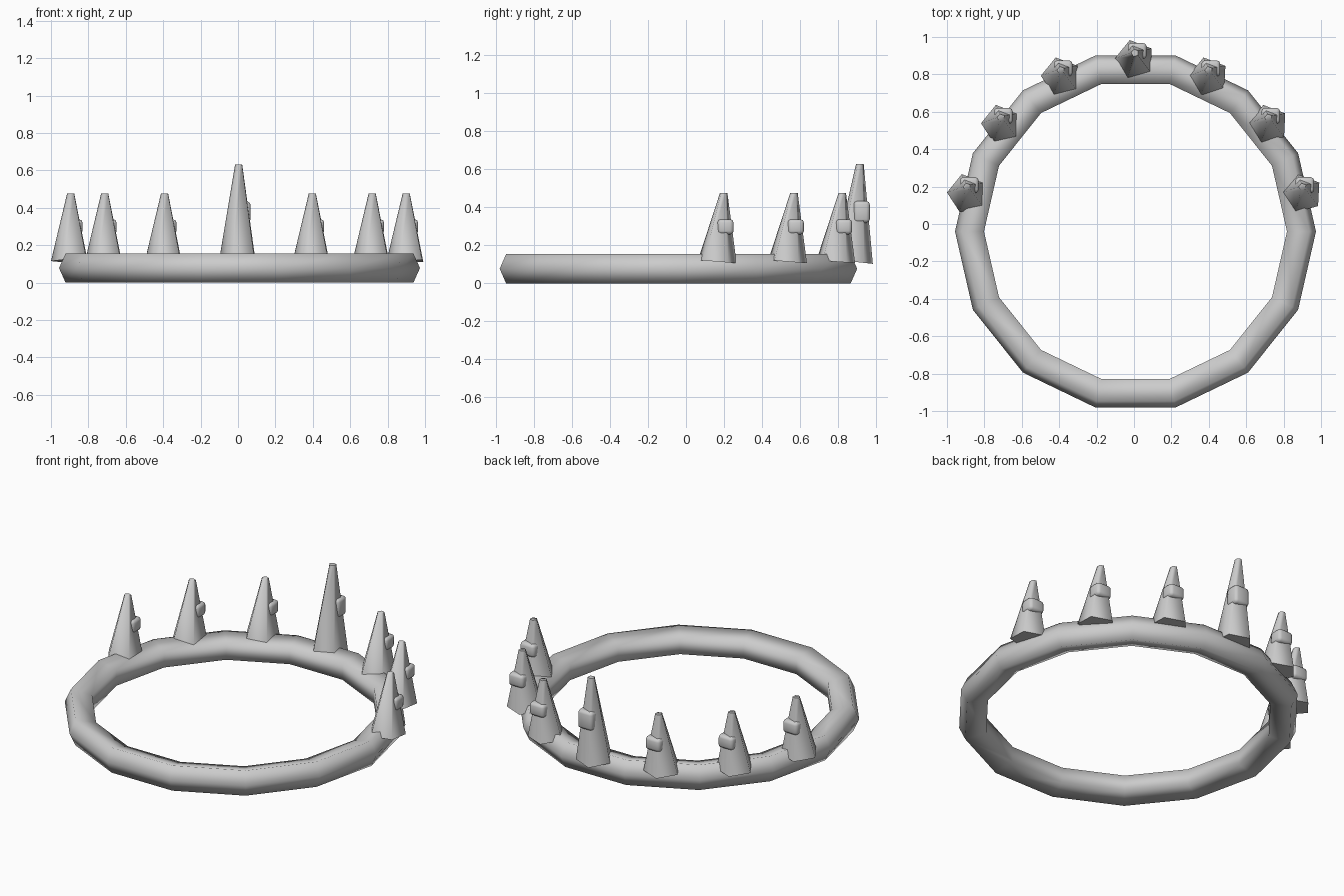
import bpy, bmesh, math
from mathutils import Matrix

if "Cube" in bpy.data.objects:
    bpy.data.objects.remove(bpy.data.objects["Cube"])

metal = bpy.data.materials.new("light_grey")
metal.diffuse_color = (0.6, 0.6, 0.6, 1)
metal.use_nodes = True
metal.node_tree.nodes["Principled BSDF"].inputs["Base Color"].default_value = metal.diffuse_color


def finish(name, bm, angle=None):
    bmesh.ops.recalc_face_normals(bm, faces=bm.faces)
    mesh = bpy.data.meshes.new(name)
    bm.to_mesh(mesh)
    bm.free()
    mesh.materials.append(metal)
    obj = bpy.data.objects.new(name, mesh)
    bpy.context.collection.objects.link(obj)
    for p in mesh.polygons:
        p.use_smooth = True
    if angle:
        mesh.set_sharp_from_angle(angle=math.radians(angle))
    return obj


# Head band: five-sided section swept round fourteen segments
section = [(0.965, 0.0775), (0.93, 0.155), (0.81, 0.126), (0.81, 0.029), (0.93, 0.0)]
SEG = 14
bm = bmesh.new()
rings = []
for i in range(SEG):
    a = 2 * math.pi * i / SEG
    rings.append([bm.verts.new((0.008 + r * math.cos(a), -0.04 + r * math.sin(a), z))
                  for r, z in section])
for i in range(SEG):
    a, b = rings[i], rings[(i + 1) % SEG]
    for j in range(5):
        k = (j + 1) % 5
        bm.faces.new((a[j], b[j], b[k], a[k]))
finish("band", bm)


# Spike: leaning five-sided cone with a cut tip
def add_spike(name, x, y, zs):
    bm = bmesh.new()
    loops = []
    for r, cy, z in ((0.107, 0.0, 0.0), (0.021, 0.035, 0.36)):
        loop = []
        for i in range(5):
            a = math.radians(33 + 72 * i)
            px, py = r * math.cos(a), r * math.sin(a)
            tilt = -0.08 * py if z == 0 else 0
            loop.append(bm.verts.new((x + px, y + cy + py, 0.115 + (z + tilt) * zs)))
        loops.append(loop)
    lo, hi = loops
    for i in range(5):
        j = (i + 1) % 5
        bm.faces.new((lo[i], lo[j], hi[j], hi[i]))
    bm.faces.new(lo[::-1])
    bm.faces.new(hi)
    finish(name, bm, 75)

    # Small rounded stud on the back of the spike
    bm = bmesh.new()
    m = (Matrix.Translation((x + 0.012, y + 0.045, 0.115 + 0.183 * zs))
         @ Matrix.Diagonal((0.1, 0.085, 0.08 * zs, 1)))
    bmesh.ops.create_cube(bm, size=1, matrix=m)
    bmesh.ops.bevel(bm, geom=bm.edges[:], offset=0.018, segments=2, affect='EDGES', profile=0.5)
    finish(name + "_stud", bm, 60)


# One tall spike at the back, three mirrored pairs round the sides
add_spike("centre_spike", 0.005, 0.88, 1.43)
for n, (x, y) in enumerate([(0.395, 0.787), (0.715, 0.533), (0.897, 0.163)], 1):
    for side, s in (("right", 1), ("left", -1)):
        add_spike(f"{side}_spike_{n}", 0.004 + s * x, y, 1.0)
